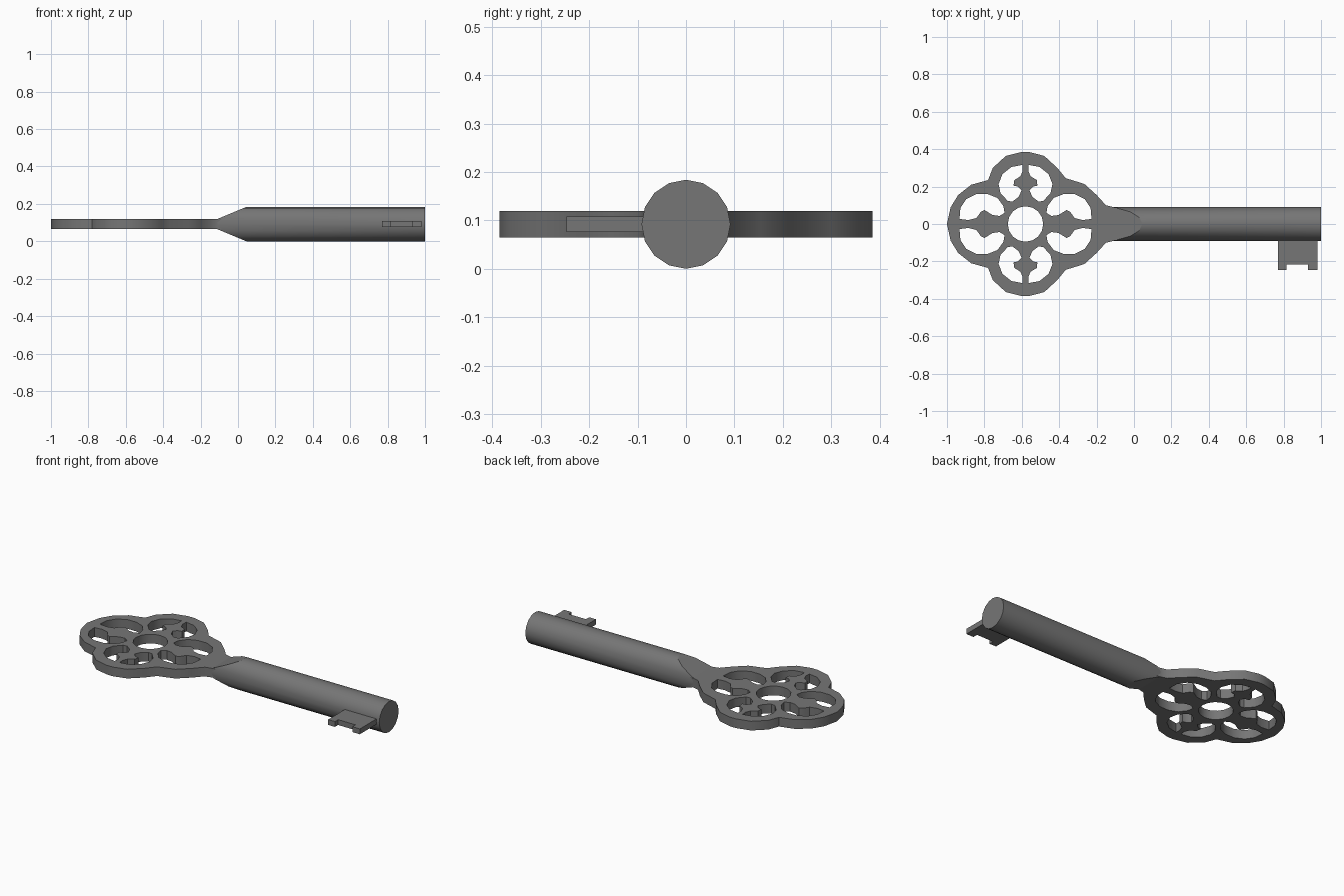
import bpy, bmesh
from math import cos, sin, pi, radians
from mathutils import Matrix, Vector

cube = bpy.data.objects.get("Cube")
if cube:
    bpy.data.objects.remove(cube)

MID = 0.092        # height of the key's centre plane
R = 0.092          # shaft radius
HALF = 0.0275      # half thickness of the bow
BOW_X = -0.58      # centre of the bow

metal = bpy.data.materials.new("dark_grey_metal")
colour = (0.18, 0.18, 0.18, 1)
metal.diffuse_color = colour
metal.use_nodes = True
metal.node_tree.nodes["Principled BSDF"].inputs["Base Color"].default_value = colour


def finish(obj, angle=35):
    obj.data.materials.clear()
    obj.data.materials.append(metal)
    bpy.ops.object.select_all(action='DESELECT')
    obj.select_set(True)
    bpy.context.view_layer.objects.active = obj
    bpy.ops.object.shade_smooth_by_angle(angle=radians(angle))


def plate(name, loops, half):
    """Flat plate from an outline and any hole loops."""
    curve = bpy.data.curves.new(name, 'CURVE')
    curve.dimensions = '2D'
    curve.fill_mode = 'BOTH'
    curve.extrude = half
    for loop in loops:
        spline = curve.splines.new('POLY')
        spline.points.add(len(loop) - 1)
        for p, (x, y) in zip(spline.points, loop):
            p.co = (x, y, 0, 1)
        spline.use_cyclic_u = True
    obj = bpy.data.objects.new(name, curve)
    bpy.context.collection.objects.link(obj)
    obj.location.z = MID
    bpy.ops.object.select_all(action='DESELECT')
    obj.select_set(True)
    bpy.context.view_layer.objects.active = obj
    bpy.ops.object.convert(target='MESH')
    obj = bpy.context.object
    bm = bmesh.new()
    bm.from_mesh(obj.data)
    bmesh.ops.remove_doubles(bm, verts=bm.verts, dist=0.0005)
    bmesh.ops.recalc_face_normals(bm, faces=bm.faces)
    bm.to_mesh(obj.data)
    bm.free()
    finish(obj)


# Bow: four-lobed outline, mirrored across y
half_outline = [(-0.98, .09), (-.94, .155), (-.87, .21), (-.78, .235),
                (-.755, .30), (-.685, .364), (-.60, .385), (-.56, .385),
                (-.48, .364), (-.41, .30), (-.365, .245), (-.265, .214),
                (-.2, .155), (-.15, .10), (-.11, .09), (-.04, .08)]
outline = [(-1, 0)] + half_outline + [(x, -y) for x, y in reversed(half_outline)]

# Bow: centre hole and pairs of kidney holes beside each spoke (along, across)
centre_hole = [(BOW_X + .095 * cos(i * pi / 8), .095 * sin(i * pi / 8)) for i in range(16)]
long_kidney = [(.353, .027), (.348, .086), (.316, .134), (.262, .16), (.203, .16),
               (.15, .139), (.118, .096), (.112, .059), (.139, .043), (.176, .048),
               (.22, .075), (.24, .064), (.262, .032), (.305, .021)]
short_kidney = [(.316, .016), (.305, .075), (.267, .123), (.214, .144), (.166, .134),
                (.123, .095), (.12, .07), (.145, .037), (.18, .021), (.2, .04),
                (.205, .064), (.235, .06), (.255, .027), (.285, .015)]
loops = [outline, centre_hole]
for sx in (1, -1):
    for sy in (1, -1):
        loops.append([(BOW_X + sx * u, sy * v) for u, v in long_kidney])
        loops.append([(BOW_X + sx * v, sy * u) for u, v in short_kidney])
plate("bow", loops, HALF)

# Bit: notched tooth on the front of the shaft
plate("bit", [[(.77, -.05), (.77, -.247), (.815, -.247), (.815, -.217),
               (.93, -.217), (.93, -.247), (.98, -.247), (.98, -.05)]], 0.016)

# Shaft: round bar whose end is cut to a wedge by two sloped planes
start, shoulder = -0.11, 0.045
bm = bmesh.new()
bmesh.ops.create_cone(bm, cap_ends=True, segments=16, radius1=R, radius2=R, depth=1 - start)
bmesh.ops.rotate(bm, verts=bm.verts, matrix=Matrix.Rotation(pi / 2, 3, 'Y'))
bmesh.ops.translate(bm, verts=bm.verts, vec=((1 + start) / 2, 0, 0))
for side in (1, -1):
    normal = Vector((HALF - R, 0, side * (shoulder - start)))
    cut = bmesh.ops.bisect_plane(bm, geom=bm.verts[:] + bm.edges[:] + bm.faces[:],
                                 plane_co=(start, 0, side * HALF), plane_no=normal,
                                 clear_outer=True)
    edges = [e for e in cut["geom_cut"] if isinstance(e, bmesh.types.BMEdge)]
    bmesh.ops.contextual_create(bm, geom=edges)
bmesh.ops.recalc_face_normals(bm, faces=bm.faces)
mesh = bpy.data.meshes.new("shaft")
bm.to_mesh(mesh)
bm.free()
shaft = bpy.data.objects.new("shaft", mesh)
shaft.location.z = MID
bpy.context.collection.objects.link(shaft)
finish(shaft, 24)
